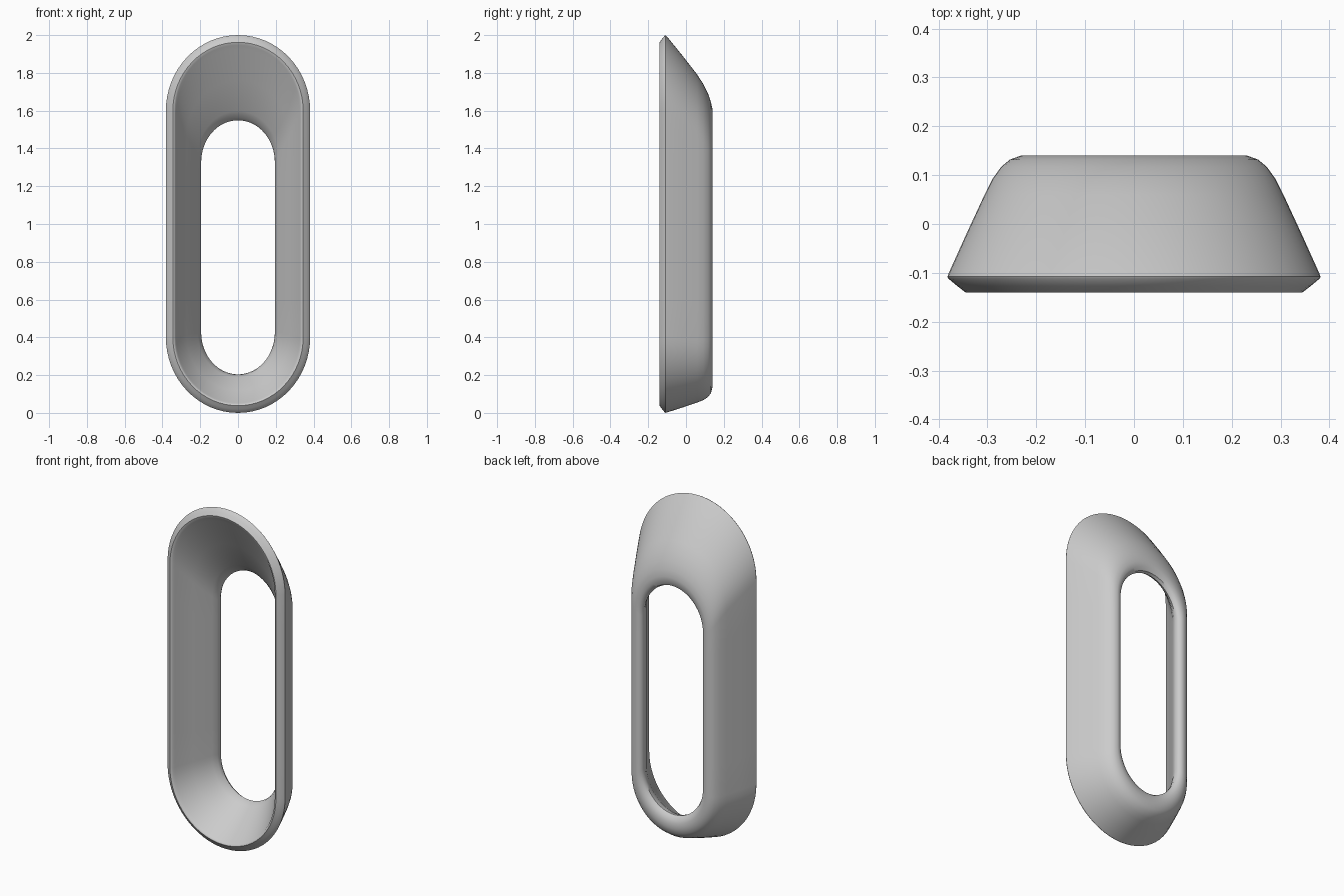
import bpy, bmesh, math

SEG = 32      # segments per rounded end
SIDE = 6      # segments per straight side

# Cross-section loops: y, half width, bottom z, top z, end-arc height / half width
RINGS = [
    (-0.140, 0.345, 0.038, 1.962, 1.05),   # front lip
    (-0.127, 0.362, 0.020, 1.980, 1.05),
    (-0.112, 0.380, 0.002, 1.998, 1.05),   # widest edge
    (-0.108, 0.382, 0.000, 2.000, 1.05),
    (-0.102, 0.380, 0.002, 1.994, 1.05),
    (-0.020, 0.343, 0.028, 1.893, 1.06),   # outer flank
    (0.060, 0.306, 0.055, 1.790, 1.07),
    (0.092, 0.290, 0.068, 1.740, 1.08),    # rounded back rim
    (0.117, 0.272, 0.085, 1.690, 1.09),
    (0.132, 0.254, 0.105, 1.647, 1.10),
    (0.140, 0.232, 0.135, 1.608, 1.12),
    (0.138, 0.214, 0.165, 1.578, 1.12),
    (0.128, 0.201, 0.192, 1.556, 1.13),
    (0.112, 0.195, 0.204, 1.549, 1.14),    # hole edge
    (0.092, 0.199, 0.201, 1.562, 1.13),
    (0.065, 0.213, 0.187, 1.598, 1.12),    # inner funnel
    (-0.030, 0.272, 0.118, 1.758, 1.08),
    (-0.120, 0.327, 0.055, 1.925, 1.05),
    (-0.132, 0.332, 0.049, 1.946, 1.05),
    (-0.138, 0.338, 0.044, 1.956, 1.05),
]


def loop(y, w, zb, zt, k):
    """Elongated rounded outline at depth y."""
    h = w * k
    lo, hi = zb + h, zt - h
    pts = []
    for centre, start in ((hi, 0.0), (lo, math.pi)):
        for i in range(SEG + 1):
            a = start + math.pi * i / SEG
            pts.append((w * math.cos(a), y, centre + h * math.sin(a)))
        side = -w if start == 0.0 else w
        other = lo if start == 0.0 else hi
        for i in range(1, SIDE):
            t = i / SIDE
            pts.append((side, y, centre + (other - centre) * t))
    return pts


# Loft the loops into a closed ring
bm = bmesh.new()
loops = [[bm.verts.new(p) for p in loop(*r)] for r in RINGS]
n = len(loops[0])
for j in range(len(loops)):
    a, b = loops[j], loops[(j + 1) % len(loops)]
    for i in range(n):
        k = (i + 1) % n
        bm.faces.new((a[i], a[k], b[k], b[i]))
bmesh.ops.recalc_face_normals(bm, faces=bm.faces)

mesh = bpy.data.meshes.new("oval_bezel")
bm.to_mesh(mesh)
bm.free()
obj = bpy.data.objects.new("oval_bezel", mesh)
bpy.context.collection.objects.link(obj)
bpy.context.view_layer.objects.active = obj
obj.select_set(True)
bpy.ops.object.shade_smooth_by_angle(angle=math.radians(40))
